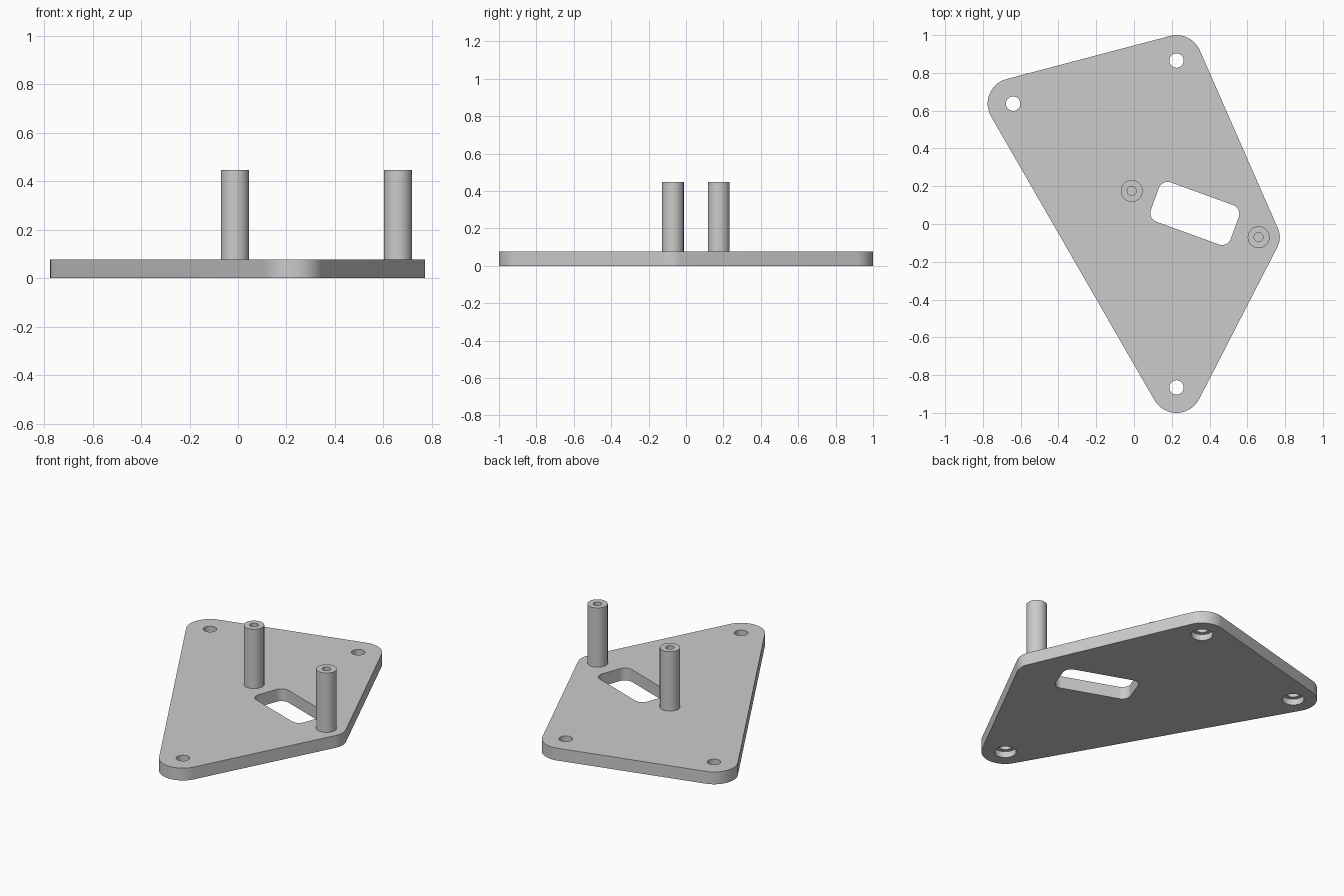
import bpy
import bmesh
import math
from mathutils import Vector, Matrix
from mathutils.geometry import convex_hull_2d

cube = bpy.data.objects.get("Cube")
if cube:
    bpy.data.objects.remove(cube, do_unlink=True)

THICK = 0.077
TOP = 0.447
SEGMENTS = 64
# Mounting corners of the plate and the post positions
MOUNTS = [(0.225, 0.865), (-0.64, 0.637), (0.225, -0.865)]
POSTS = [(-0.012, 0.175), (0.66, -0.07)]

grey = bpy.data.materials.new("light_grey")
grey.use_nodes = True
grey.diffuse_color = (0.6, 0.6, 0.6, 1)
grey.node_tree.nodes["Principled BSDF"].inputs["Base Color"].default_value = (0.6, 0.6, 0.6, 1)


def make_object(name, bm):
    bmesh.ops.recalc_face_normals(bm, faces=bm.faces)
    mesh = bpy.data.meshes.new(name)
    bm.to_mesh(mesh)
    bm.free()
    mesh.materials.append(grey)
    obj = bpy.data.objects.new(name, mesh)
    bpy.context.collection.objects.link(obj)
    return obj


def circle(center, radius):
    return [Vector(center) + radius * Vector((math.cos(a), math.sin(a)))
            for a in (2 * math.pi * i / SEGMENTS for i in range(SEGMENTS))]


def rounded_hull(circles):
    """Outline wrapped tightly around several circles."""
    points = [p for center, radius in circles for p in circle(center, radius)]
    return [points[i] for i in convex_hull_2d(points)]


def prism(name, outline, bottom, top):
    bm = bmesh.new()
    face = bm.faces.new([bm.verts.new((p.x, p.y, bottom)) for p in outline])
    side = bmesh.ops.extrude_face_region(bm, geom=[face])
    moved = [v for v in side["geom"] if isinstance(v, bmesh.types.BMVert)]
    bmesh.ops.translate(bm, verts=moved, vec=(0, 0, top - bottom))
    return make_object(name, bm)


def cut(target, cutter):
    mod = target.modifiers.new(cutter.name, "BOOLEAN")
    mod.operation = "DIFFERENCE"
    mod.solver = "EXACT"
    mod.object = cutter
    bpy.context.view_layer.objects.active = target
    bpy.ops.object.modifier_apply(modifier=mod.name)
    bpy.data.objects.remove(cutter, do_unlink=True)


def smooth(obj):
    bpy.ops.object.select_all(action="DESELECT")
    obj.select_set(True)
    bpy.context.view_layer.objects.active = obj
    bpy.ops.object.shade_smooth_by_angle(angle=math.radians(30))


# Base plate with rounded corners
corners = [(m, 0.135) for m in MOUNTS] + [(POSTS[1], 0.112)]
plate = prism("base_plate", rounded_hull(corners), 0, THICK)

# Tilted rectangular window
spin = Matrix.Rotation(math.radians(-20), 2)
window_corners = [(Vector((0.322, 0.056)) + spin @ Vector((sx * 0.175, sy * 0.061)), 0.05)
                  for sx in (-1, 1) for sy in (-1, 1)]
cut(plate, prism("window_cutter", rounded_hull(window_corners), -0.1, 0.2))

# Screw holes, counterbored from below
for m in MOUNTS:
    cut(plate, prism("hole_cutter", circle(m, 0.038), -0.1, 0.2))
    cut(plate, prism("counterbore_cutter", circle(m, 0.062), -0.1, 0.038))
smooth(plate)

# Standoff posts, each with a blind screw hole in the top
for name, p in zip(("inner_post", "corner_post"), POSTS):
    post = prism(name, circle(p, 0.058), THICK, TOP)
    cut(post, prism("bore_cutter", circle(p, 0.024), THICK + 0.08, TOP + 0.1))
    smooth(post)
